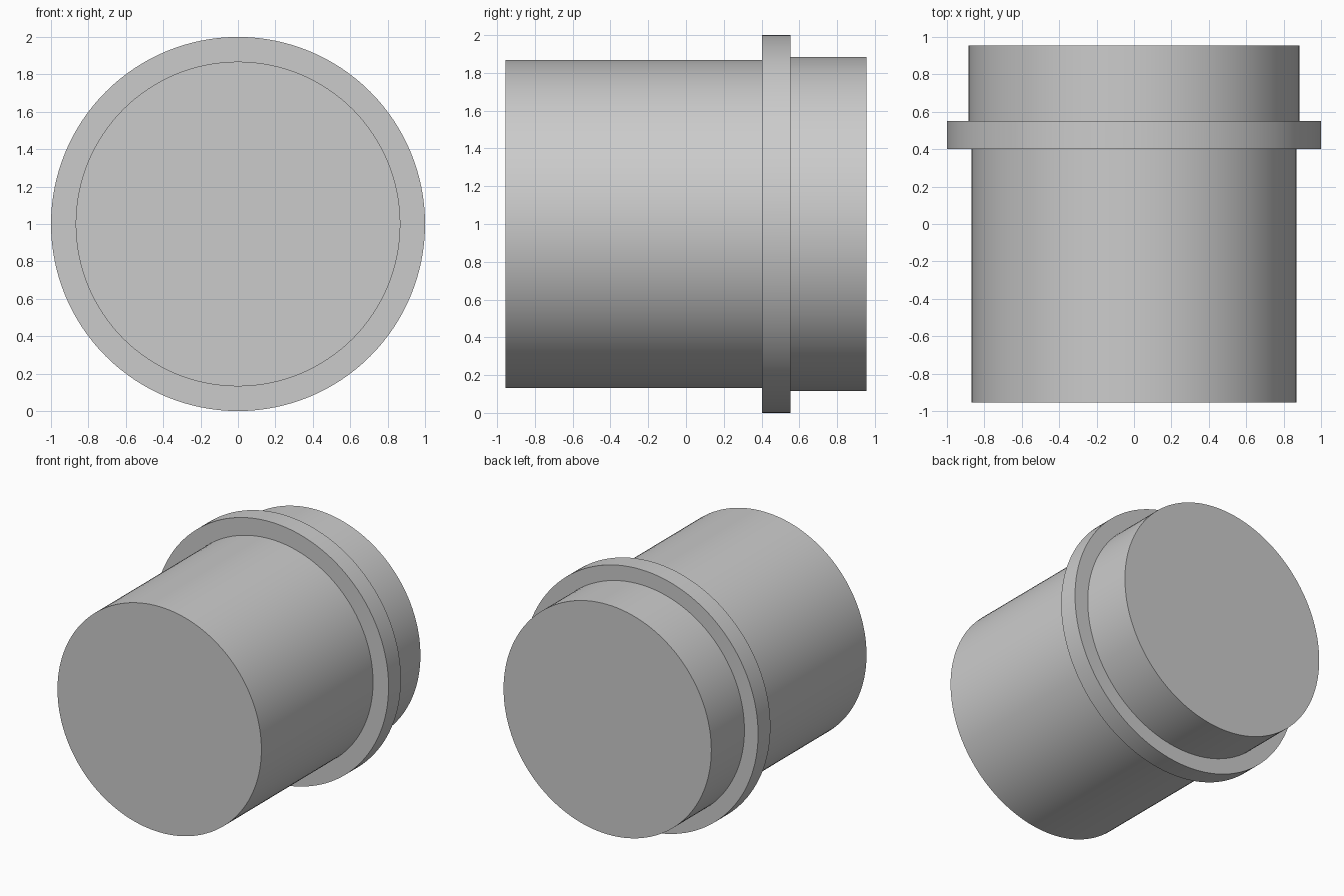
import bpy
import bmesh
import math
from mathutils import Matrix, Vector

cube = bpy.data.objects.get("Cube")
if cube:
    bpy.data.objects.remove(cube, do_unlink=True)

SEGMENTS = 128
CENTRE_Z = 1.0

grey = bpy.data.materials.new("plain_grey")
grey.use_nodes = True
grey.diffuse_color = (0.6, 0.6, 0.6, 1)
grey.node_tree.nodes["Principled BSDF"].inputs["Base Color"].default_value = grey.diffuse_color


def turned_part(name, profile):
    """Revolve (radius, y) points around the y axis into one closed solid."""
    bm = bmesh.new()
    verts = [bm.verts.new((r, y, 0)) for r, y in profile]
    edges = [bm.edges.new(pair) for pair in zip(verts, verts[1:])]
    bmesh.ops.spin(bm, geom=verts + edges, cent=(0, 0, 0), axis=(0, 1, 0),
                   angle=math.tau, steps=SEGMENTS, use_merge=True)
    bmesh.ops.remove_doubles(bm, verts=bm.verts, dist=0.0001)
    # flat end caps
    bmesh.ops.holes_fill(bm, edges=[e for e in bm.edges if e.is_boundary], sides=0)
    bmesh.ops.recalc_face_normals(bm, faces=bm.faces)
    bmesh.ops.transform(bm, matrix=Matrix.Translation(Vector((0, 0, CENTRE_Z))), verts=bm.verts)
    mesh = bpy.data.meshes.new(name)
    bm.to_mesh(mesh)
    bm.free()
    mesh.materials.append(grey)
    obj = bpy.data.objects.new(name, mesh)
    bpy.context.collection.objects.link(obj)
    bpy.ops.object.select_all(action="DESELECT")
    obj.select_set(True)
    bpy.context.view_layer.objects.active = obj
    bpy.ops.object.shade_smooth_by_angle(angle=math.radians(30))
    return obj


# long front barrel, collar and short, slightly wider rear barrel
turned_part("flanged_plug", [
    (0.868, -0.955), (0.868, 0.402),
    (1.0, 0.402), (1.0, 0.552),
    (0.884, 0.552), (0.884, 0.955),
])
